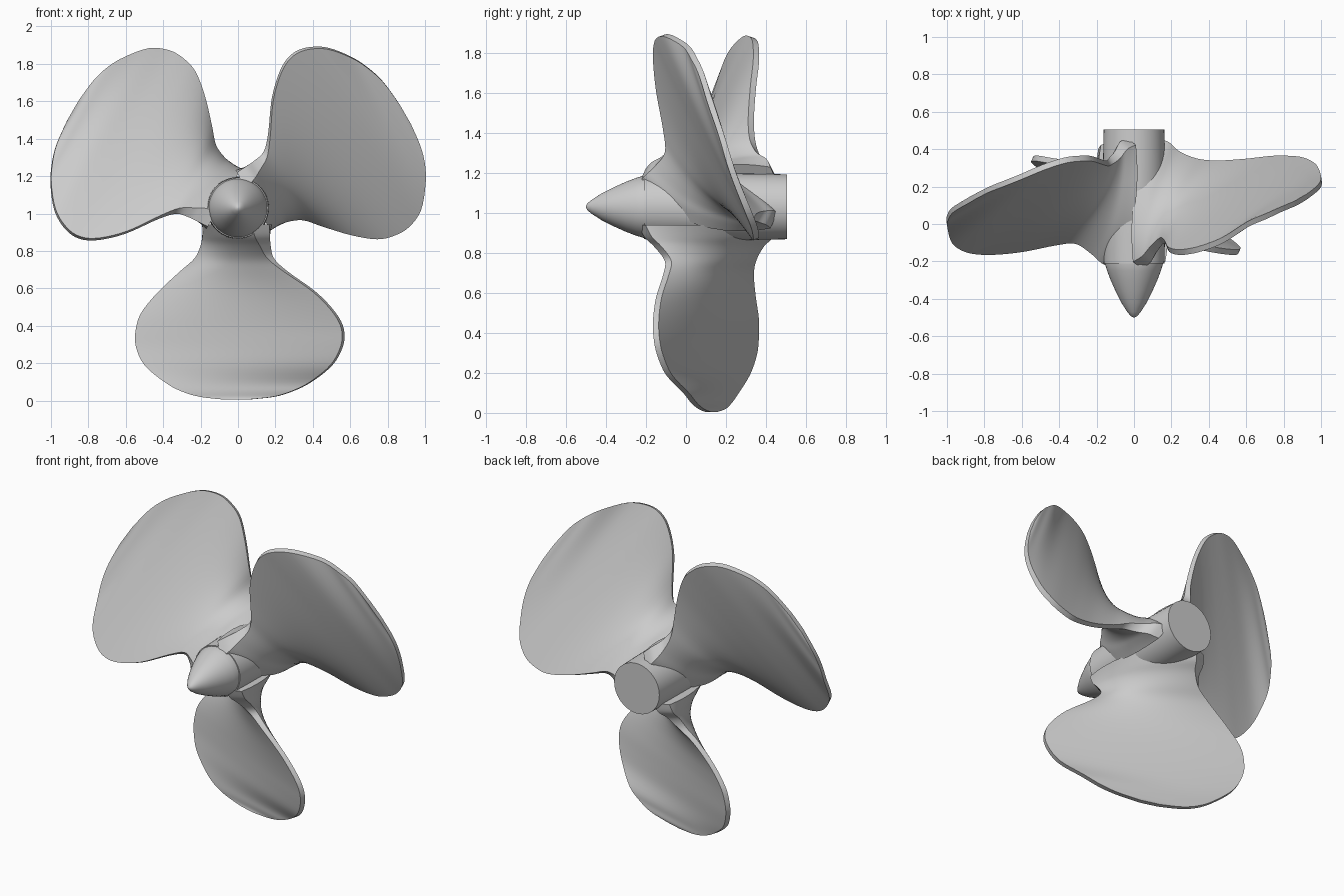
import bpy, bmesh
from math import sin, cos, pi, radians
from mathutils import Vector, Matrix

if "Cube" in bpy.data.objects:
    bpy.data.objects.remove(bpy.data.objects["Cube"])

HUB_Z = 1.03


def finish(name, bm, angle):
    bmesh.ops.recalc_face_normals(bm, faces=bm.faces)
    me = bpy.data.meshes.new(name)
    bm.to_mesh(me)
    bm.free()
    ob = bpy.data.objects.new(name, me)
    bpy.context.collection.objects.link(ob)
    bpy.ops.object.select_all(action='DESELECT')
    ob.select_set(True)
    bpy.context.view_layer.objects.active = ob
    bpy.ops.object.shade_smooth_by_angle(angle=radians(angle))
    return ob


def loft(bm, rings):
    rings = [[bm.verts.new(p) for p in r] for r in rings]
    n = len(rings[0])
    for a, b in zip(rings, rings[1:]):
        for i in range(n):
            j = (i + 1) % n
            bm.faces.new((a[i], a[j], b[j], b[i]))
    bm.faces.new(rings[0])
    bm.faces.new(rings[-1])


def smooth_rows(rows, steps):
    # Catmull-Rom interpolation between the section rows
    out = []
    for i in range(len(rows) - 1):
        p0, p1, p2, p3 = (rows[max(0, min(len(rows) - 1, i + k))] for k in (-1, 0, 1, 2))
        for s in range(steps):
            t = s / steps
            out.append([0.5 * (2 * b + (c - a) * t + (2 * a - 5 * b + 4 * c - d) * t * t
                               + (3 * b - a - 3 * c + d) * t ** 3)
                        for a, b, c, d in zip(p0, p1, p2, p3)])
    return out + [list(rows[-1])]


# Hub: pointed nose and straight barrel turned about the y axis
def turned(name, profile, angle):
    bm = bmesh.new()
    loft(bm, [[(r * cos(2 * pi * i / 48), y, HUB_Z + r * sin(2 * pi * i / 48))
               for i in range(48)] for y, r in profile])
    return finish(name, bm, angle)


turned("hub_nose", [(-0.5, 0.004), (-0.492, 0.018), (-0.47, 0.036), (-0.42, 0.068), (-0.36, 0.098),
                    (-0.3, 0.125), (-0.25, 0.144), (-0.21, 0.156), (-0.15, 0.156)], 40)
turned("hub_barrel", [(-0.21, 0.162), (-0.1, 0.165), (0.1, 0.168), (0.35, 0.165), (0.505, 0.162)], 40)

# Blade sections: radius, left x, left y, right x, right y, half thickness mid, half thickness edge
SECTIONS = [
    (0.09, -0.13, 0.44, 0.12, -0.22, 0.160, 0.050),
    (0.15, -0.15, 0.42, 0.13, -0.19, 0.130, 0.045),
    (0.20, -0.17, 0.37, 0.145, -0.14, 0.100, 0.035),
    (0.27, -0.215, 0.335, 0.175, -0.09, 0.074, 0.024),
    (0.34, -0.30, 0.325, 0.255, -0.10, 0.056, 0.018),
    (0.45, -0.42, 0.335, 0.41, -0.135, 0.040, 0.016),
    (0.56, -0.51, 0.350, 0.515, -0.150, 0.032, 0.016),
    (0.65, -0.54, 0.350, 0.56, -0.148, 0.028, 0.016),
    (0.74, -0.54, 0.340, 0.555, -0.130, 0.025, 0.016),
    (0.84, -0.495, 0.305, 0.50, -0.085, 0.022, 0.016),
    (0.93, -0.39, 0.250, 0.39, 0.000, 0.019, 0.015),
    (0.98, -0.30, 0.215, 0.29, 0.040, 0.017, 0.015),
    (1.01, -0.20, 0.185, 0.19, 0.075, 0.016, 0.014),
    (1.025, -0.07, 0.145, 0.05, 0.110, 0.015, 0.014),
]


def blade(name, turn):
    bm = bmesh.new()
    n = 16
    rings = []
    for d, xl, yl, xr, yr, mid, edge in smooth_rows(SECTIONS, 4):
        a, b = Vector((xl, yl, HUB_Z - d)), Vector((xr, yr, HUB_Z - d))
        chord = (b - a).normalized()
        normal = Vector((-chord.y, chord.x, 0))
        ring = []
        for side in (1, -1):
            for i in range(n + 1):
                s = -side * cos(pi * i / n)
                t = edge + (mid - edge) * (1 - s * s)
                ring.append((a + b) / 2 + (b - a) * s / 2 + normal * t * side)
        rings.append(ring)
    loft(bm, rings)
    pivot = Vector((0, 0, HUB_Z))
    bmesh.ops.rotate(bm, verts=bm.verts, cent=pivot, matrix=Matrix.Rotation(turn, 3, 'Y'))
    return finish(name, bm, 40)


# Three equal blades around the hub
for k, side in enumerate(("bottom", "upper_left", "upper_right")):
    blade("blade_" + side, k * 2 * pi / 3)
